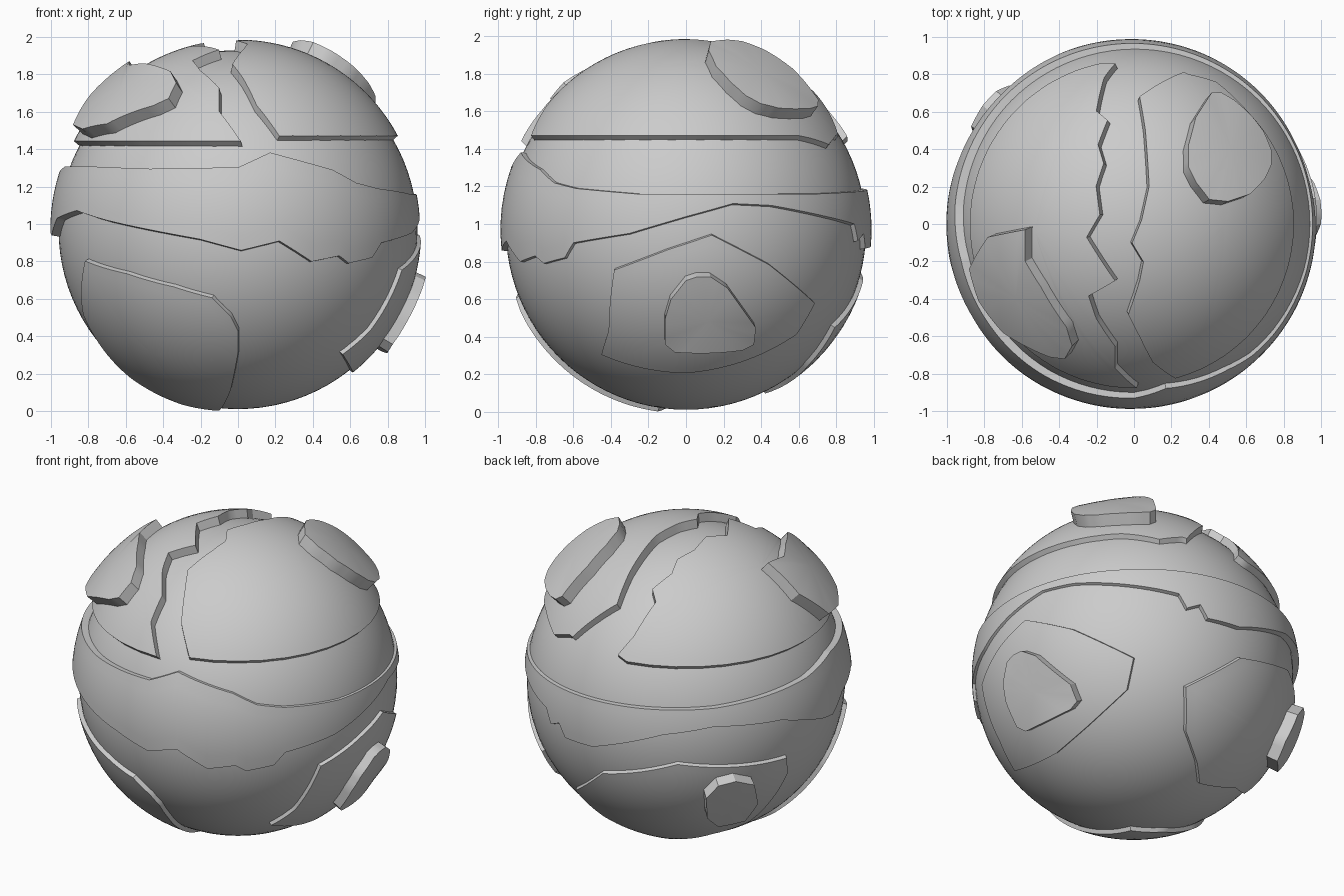
import bpy, bmesh, math
from mathutils import Vector

if "Cube" in bpy.data.objects:
    bpy.data.objects.remove(bpy.data.objects["Cube"])

CZ = 0.97      # sphere centre height
BASE = 0.959   # core radius


# direction helpers: points read off front / right / top views, or azimuth + height
def F(x, z, r=1.0):
    z -= CZ
    return Vector((x, -math.sqrt(max(0, r*r - x*x - z*z)), z)).normalized()


def R(y, z, r=1.0):
    z -= CZ
    return Vector((math.sqrt(max(0, r*r - y*y - z*z)), y, z)).normalized()


def T(x, y, r=1.0):
    return Vector((x, y, math.sqrt(max(0, r*r - x*x - y*y)))).normalized()


def A(az, z, r=0.98):
    z -= CZ
    h = math.sqrt(r*r - z*z)
    a = math.radians(az)
    return Vector((h*math.cos(a), h*math.sin(a), z)).normalized()


def finish(name, bm):
    bmesh.ops.recalc_face_normals(bm, faces=bm.faces)
    me = bpy.data.meshes.new(name)
    bm.to_mesh(me)
    bm.free()
    me.shade_smooth()
    me.set_sharp_from_angle(angle=math.radians(30))
    ob = bpy.data.objects.new(name, me)
    ob.location.z = CZ
    bpy.context.collection.objects.link(ob)
    return ob


def plate(name, outline, r_edge, r_mid=None, lift=0.0, flare=0.03, low=0.93, rings=10):
    """Curved slab: outline wall rising from the core, domed cap in rings.
    lift raises the cap towards the top of the ball."""
    r_mid = r_mid or r_edge
    dirs = []
    for a, b in zip(outline, outline[1:] + outline[:1]):
        n = max(1, round((a - b).length / 0.04))
        dirs += [a.lerp(b, i/n).normalized() for i in range(n)]
    mid = sum(dirs, Vector()).normalized()
    bm = bmesh.new()
    loops = [[bm.verts.new(mid.lerp(d, 1 + flare).normalized() * low) for d in dirs]]
    for k in range(rings):
        t = 1 - k/rings
        rad = r_mid + (r_edge - r_mid) * t*t
        ring = [mid.lerp(d, t).normalized() for d in dirs]
        loops.append([bm.verts.new(d * (rad + lift*d.z)) for d in ring])
    n = len(dirs)
    for p, q in zip(loops, loops[1:]):
        for i in range(n):
            j = (i + 1) % n
            bm.faces.new((p[i], p[j], q[j], q[i]))
    tip = bm.verts.new(mid * (r_mid + lift*mid.z))
    for i in range(n):
        bm.faces.new((loops[-1][i], loops[-1][(i+1) % n], tip))
    return finish(name, bm)


def interp(table, az):
    pts = table + [(table[0][0] + 360, table[0][1])]
    for (a, u), (b, v) in zip(pts, pts[1:]):
        if a <= az <= b:
            return u + (v - u) * (az - a) / (b - a)


# core ball
bm = bmesh.new()
bmesh.ops.create_uvsphere(bm, u_segments=96, v_segments=48, radius=BASE)
finish("core_ball", bm)

# ragged band round the middle, a little thicker on the left side
upper = [(0, 1.16), (45, 1.16), (90, 1.18), (135, 1.2), (174, 1.25), (192, 1.3),
         (215, 1.3), (240, 1.29), (270, 1.3), (281, 1.38), (303, 1.29), (312, 1.22),
         (322, 1.19), (345, 1.16)]
lower = [(0, 1.04), (15, 1.11), (28, 1.1), (50, 1.04), (66, 1.0), (69, .91), (74, .95),
         (77, .87), (90, .88), (117, 1.04), (135, 1.09), (160, 1.06), (180, .96),
         (187, .94), (195, 1.03), (210, 1.07), (225, 1.02), (258, .92), (271, .86),
         (283, .91), (294, .8), (304, .83), (308, .79), (318, .82), (322, .9), (342, .95)]
bm = bmesh.new()
cols = []
for az in range(0, 360):
    lo, hi = interp(lower, az), interp(upper, az)
    rad = .988 - .015 * math.cos(math.radians(az))
    col = [bm.verts.new(A(az, lo - .015) * .93)]
    col += [bm.verts.new(A(az, lo + (hi - lo)*k/6) * rad) for k in range(7)]
    col.append(bm.verts.new(A(az, hi + .015) * .93))
    cols.append(col)
for i in range(360):
    p, q = cols[i], cols[(i+1) % 360]
    for k in range(8):
        bm.faces.new((p[k], q[k], q[k+1], p[k+1]))
finish("middle_band", bm)

# two big top plates with a ragged gap between them
inner_r = [(.03, .68), (.06, .5), (.08, .2), (.04, .02), (-.01, -.1), (.05, -.2), (.03, -.3),
           (-.03, -.48), (.03, -.6), (.1, -.74)]
plate("top_plate_right",
      [T(*p) for p in inner_r] + [A(az, 1.465) for az in range(-75, 50, 10)]
      + [A(60, 1.42), A(70, 1.47), T(.27, .82)], .965, lift=.05, rings=16)
inner_l = [(-.1, .86), (-.16, .78), (-.2, .6), (-.14, .55), (-.19, .42), (-.16, .32),
           (-.2, .2), (-.18, .05), (-.25, -.07), (-.1, -.3), (-.24, -.38), (-.2, -.5),
           (-.1, -.65), (-.1, -.77)]
plate("top_plate_left",
      [T(*p) for p in inner_l] + [A(az, 1.435) for az in range(271, 100, -10)],
      .98, lift=.035, rings=16)

# raised knobs on the top plates
plate("top_knob_right",
      [T(*p, 1.08) for p in [(.42, .71), (.47, .71), (.54, .67), (.63, .59), (.7, .5),
                             (.74, .4), (.74, .32), (.7, .24), (.62, .16), (.5, .12),
                             (.4, .13), (.33, .22), (.29, .3), (.29, .42), (.33, .57)]],
      1.035, 1.02, lift=.057, flare=.08)
plate("top_knob_left",
      [T(*p, 1.07) for p in [(-.58, -.03), (-.58, -.2), (-.5, -.33), (-.36, -.55), (-.33, -.65),
                             (-.37, -.72), (-.45, -.71), (-.7, -.58), (-.83, -.41), (-.88, -.24),
                             (-.78, -.07)]], 1.072, 1.06, flare=.1)

# lower plates and their knobs
plate("lower_plate_front_left",
      [F(*p) for p in [(-.83, .8), (-.6, .73), (-.35, .66), (-.14, .6), (-.04, .5), (0, .42),
                       (0, .3), (-.04, .1)]]
      + [Vector(p).normalized() for p in [(-.1, -.15, -.96), (-.3, -.08, -.93),
                                          (-.58, -.11, -.8), (-.82, -.28, -.45)]], .985)
plate("lower_plate_right",
      [R(*p) for p in [(-.39, .75), (-.1, .86), (.14, .94), (.45, .78), (.7, .57), (.6, .4),
                       (.3, .25), (0, .19), (-.2, .21), (-.46, .29), (-.42, .42)]], .98)
plate("lower_knob_right",
      [R(*p, 1.03) for p in [(0, .7), (.06, .72), (.13, .72), (.22, .66), (.37, .45), (.36, .36),
                             (.3, .33), (-.06, .32), (-.11, .36), (-.11, .5), (-.08, .6)]],
      1.035, 1.02, flare=.08)
plate("lower_plate_back",
      [A(*p) for p in [(72, .45), (78, .25), (95, .15), (111, .1), (140, .2), (158, .28),
                       (166, .65), (164, .78), (122, .84), (93, .7)]], .983)
plate("lower_knob_back",
      [A(*p, 1.06) for p in [(132, .62), (133, .45), (138, .36), (149, .38), (152, .52),
                             (149, .68), (142, .73), (136, .71)]], 1.055, 1.045, flare=.08)
